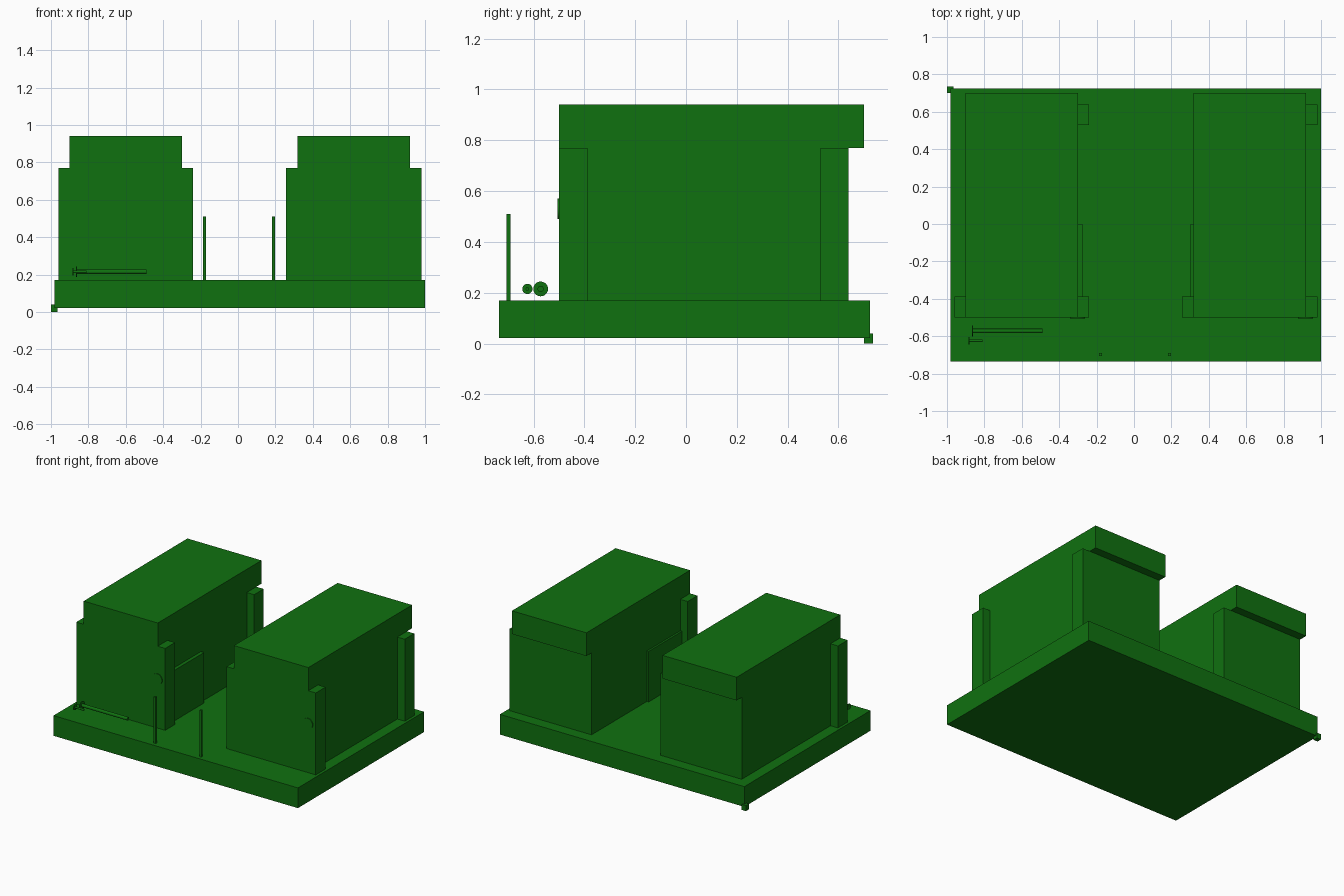
import bpy
import bmesh
from math import pi
from mathutils import Matrix

old = bpy.data.objects.get("Cube")
if old:
    bpy.data.objects.remove(old, do_unlink=True)

GREEN = (0.005, 0.165, 0.005, 1)
green = bpy.data.materials.new("dark green")
green.use_nodes = True
green.diffuse_color = GREEN
green.node_tree.nodes["Principled BSDF"].inputs["Base Color"].default_value = GREEN


def finish(name, bm):
    bmesh.ops.recalc_face_normals(bm, faces=bm.faces)
    mesh = bpy.data.meshes.new(name)
    bm.to_mesh(mesh)
    bm.free()
    mesh.materials.append(green)
    obj = bpy.data.objects.new(name, mesh)
    bpy.context.collection.objects.link(obj)
    return obj


def box(name, xs, ys, zs):
    """Box between the given x, y and z limits."""
    bm = bmesh.new()
    bmesh.ops.create_cube(bm, size=1)
    size = [b - a for a, b in (xs, ys, zs)]
    centre = [(a + b) / 2 for a, b in (xs, ys, zs)]
    bmesh.ops.scale(bm, vec=size, verts=bm.verts)
    bmesh.ops.translate(bm, vec=centre, verts=bm.verts)
    return finish(name, bm)


def cylinder(name, centre, radius, depth, axis):
    """Cylinder lying along the x or y axis, with a smooth side."""
    bm = bmesh.new()
    turn = Matrix.Rotation(pi / 2, 4, "Y" if axis == "x" else "X")
    bmesh.ops.create_cone(bm, cap_ends=True, segments=32, radius1=radius,
                          radius2=radius, depth=depth,
                          matrix=Matrix.Translation(centre) @ turn)
    for face in bm.faces:
        face.smooth = len(face.verts) == 4
    obj = finish(name, bm)
    for edge in obj.data.edges:
        a, b = (obj.data.vertices[i].co for i in edge.vertices)
        along = abs(a.x - b.x) if axis == "x" else abs(a.y - b.y)
        edge.use_edge_sharp = along < depth / 2
    return obj


def block(name, x0, x1):
    """Tall body whose top overhangs at the back, from one side profile."""
    profile = [(-0.5, 0.17), (0.64, 0.17), (0.64, 0.77),
               (0.7, 0.77), (0.7, 0.94), (-0.5, 0.94)]
    bm = bmesh.new()
    face = bm.faces.new([bm.verts.new((x0, y, z)) for y, z in profile])
    side = bmesh.ops.extrude_face_region(bm, geom=[face])["geom"]
    verts = [v for v in side if isinstance(v, bmesh.types.BMVert)]
    bmesh.ops.translate(bm, vec=(x1 - x0, 0, 0), verts=verts)
    return finish(name, bm)


# Ground slab and the small cube under its back corner
box("ground_slab", (-0.98, 1), (-0.735, 0.725), (0.022, 0.17))
box("corner_cube", (-1, -0.965), (0.7, 0.735), (0, 0.04))

# Two matching blocks with pillars and a round front plate
PILLAR_Z = (0.17, 0.77)
FRONT_Y, BACK_Y = (-0.5, -0.387), (0.53, 0.64)
for side, x0, x1 in (("right", -0.9, -0.3), ("left", 0.317, 0.92)):
    block(side + "_block", x0, x1)
    box(side + "_front_outer_pillar", (x0 - 0.06, x0), FRONT_Y, PILLAR_Z)
    box(side + "_front_inner_pillar", (x1, x1 + 0.06), FRONT_Y, PILLAR_Z)
    box(side + "_back_pillar", (x1, x1 + 0.06), BACK_Y, PILLAR_Z)
    cylinder(side + "_round_plate", (x1 - 0.002, -0.502, 0.53), 0.04, 0.009, "y")

# Low panels facing the alley
box("right_side_panel", (-0.3, -0.275), (-0.387, 0), (0.17, 0.54))
box("left_side_panel", (0.303, 0.317), (-0.387, 0), (0.17, 0.54))

# Gate posts
for name, x in (("right_post", -0.18), ("left_post", 0.19)):
    box(name, (x - 0.008, x + 0.008), (-0.707, -0.691), (0.17, 0.51))

# Two lying pins, each a rod with a round head
for name, x0, x1, y, rod, head in (("long_pin", -0.865, -0.49, -0.572, 0.012, 0.029),
                                   ("short_pin", -0.885, -0.81, -0.624, 0.007, 0.02)):
    cylinder(name + "_rod", ((x0 + x1) / 2, y, 0.215), rod, x1 - x0, "x")
    cylinder(name + "_head", (x0 + 0.002, y, 0.215), head, 0.006, "x")
